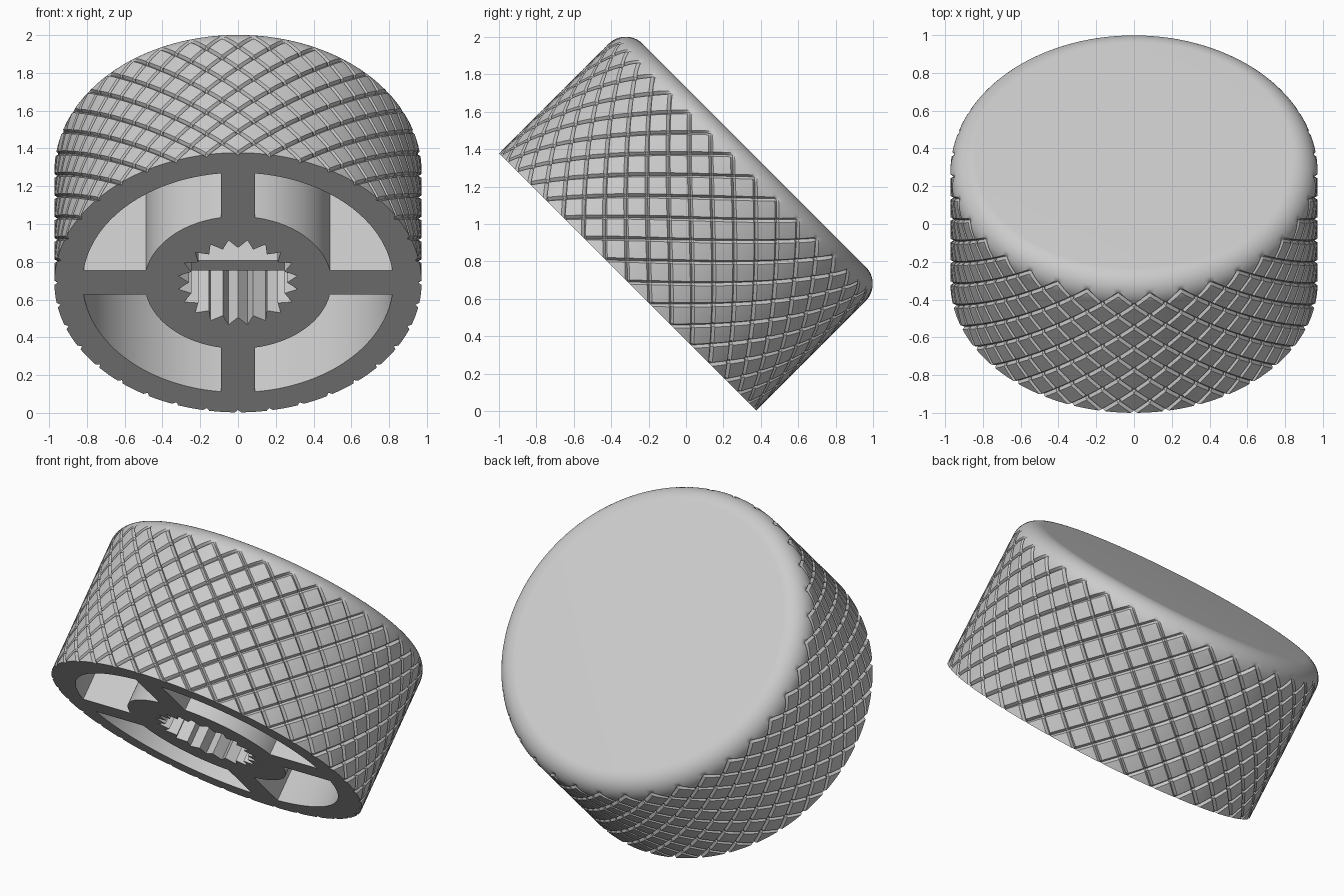
import bpy, bmesh, math
from mathutils import Matrix

cube = bpy.data.objects.get("Cube")
if cube:
    bpy.data.objects.remove(cube, do_unlink=True)

# Sizes of the knob, measured along and around its own axis
RADIUS, HEIGHT, FILLET = 0.972, 0.958, 0.13
GROOVE_DEPTH, PITCH, TURN = 0.018, 10, 60   # pitch and twist in degrees
TILT = Matrix.Translation((0, -0.3125, 0.69)) @ Matrix.Rotation(math.radians(-45), 4, 'X')

grey = bpy.data.materials.new("plain grey")
grey.use_nodes = True
grey.diffuse_color = (0.6, 0.6, 0.6, 1)
grey.node_tree.nodes["Principled BSDF"].inputs["Base Color"].default_value = grey.diffuse_color


def make_object(name, bm):
    bmesh.ops.recalc_face_normals(bm, faces=bm.faces)
    mesh = bpy.data.meshes.new(name)
    bm.to_mesh(mesh)
    bm.free()
    mesh.materials.append(grey)
    obj = bpy.data.objects.new(name, mesh)
    obj.matrix_world = TILT
    bpy.context.collection.objects.link(obj)
    return obj


def polar(r, angle):
    return r * math.cos(angle), r * math.sin(angle)


def prism(bm, outline, low, high):
    rings = [[bm.verts.new((x, y, z)) for x, y in outline] for z in (low, high)]
    count = len(outline)
    for k in range(count):
        n = (k + 1) % count
        bm.faces.new((rings[0][k], rings[0][n], rings[1][n], rings[1][k]))
    bm.faces.new(rings[0][::-1])
    bm.faces.new(rings[1])


# Knurled shell: a skewed lattice whose lines follow both groove directions
bm = bmesh.new()
shoulder = HEIGHT - FILLET
length = shoulder + FILLET * math.pi / 2
rows = range(-4, int(2 * TURN * length / HEIGHT) + 5)
grid = {}
for d in rows:
    for i in range(360):
        grooved = i % PITCH == 0 or (i - d) % PITCH == 0
        x, y = polar(RADIUS - GROOVE_DEPTH * grooved, math.radians(i - d / 2))
        grid[i, d] = bm.verts.new((x, y, d * HEIGHT / (2 * TURN)))
for d in rows[1:-1]:
    for i in range(360):
        n = (i + 1) % 360
        bm.faces.new((grid[i, d], grid[n, d + 1], grid[n, d], grid[i, d - 1]))

# Trim both ends straight
for z, direction in ((0, -1), (length, 1)):
    bmesh.ops.bisect_plane(bm, geom=bm.verts[:] + bm.edges[:] + bm.faces[:], dist=1e-5,
                           plane_co=(0, 0, z), plane_no=(0, 0, direction), clear_outer=True)
bmesh.ops.delete(bm, geom=[v for v in bm.verts if not v.link_faces], context='VERTS')

# Roll the upper band over into the rounded shoulder
for v in bm.verts:
    if v.co.z > shoulder:
        phi = (v.co.z - shoulder) / FILLET
        r = math.hypot(v.co.x, v.co.y)
        scale = min(r, RADIUS - FILLET + FILLET * math.cos(phi)) / r
        v.co = (v.co.x * scale, v.co.y * scale, shoulder + FILLET * math.sin(phi))
    elif v.co.z < 1e-4:
        v.co.z = 0
bmesh.ops.edgeloop_fill(bm, edges=[e for e in bm.edges if e.is_boundary])
body = make_object("knurled_body", bm)

# Cutter: four pockets between the spokes, and the toothed shaft hole
bm = bmesh.new()
SPOKE, HUB, RIM, STEPS = 0.09, 0.495, 0.822, 32
for quarter in range(4):
    outline = []
    for r, order in ((RIM, range(STEPS + 1)), (HUB, range(STEPS, -1, -1))):
        edge = math.asin(SPOKE / r)
        sweep = math.pi / 2 - 2 * edge
        outline += [polar(r, quarter * math.pi / 2 + edge + sweep * k / STEPS) for k in order]
    prism(bm, outline, -0.1, 0.78)
TEETH = 20
teeth = [polar(0.32 if k % 2 else 0.26, math.pi / 2 + k * math.pi / TEETH)
         for k in range(2 * TEETH)]
prism(bm, teeth, -0.1, 0.7)
cutter = make_object("underside_cutter", bm)
cutter.hide_render = True

cut = body.modifiers.new("underside", 'BOOLEAN')
cut.operation = 'DIFFERENCE'
cut.solver = 'EXACT'
cut.object = cutter
bpy.ops.object.select_all(action='DESELECT')
body.select_set(True)
bpy.context.view_layer.objects.active = body
bpy.ops.object.modifier_apply(modifier=cut.name)
bpy.data.objects.remove(cutter, do_unlink=True)
bpy.ops.object.shade_smooth_by_angle(angle=math.radians(30))

# Key bar across the shaft hole
bm = bmesh.new()
prism(bm, [(-0.29, -0.037), (0.29, -0.037), (0.29, 0.037), (-0.29, 0.037)], 0.128, 0.72)
make_object("shaft_key_bar", bm)
